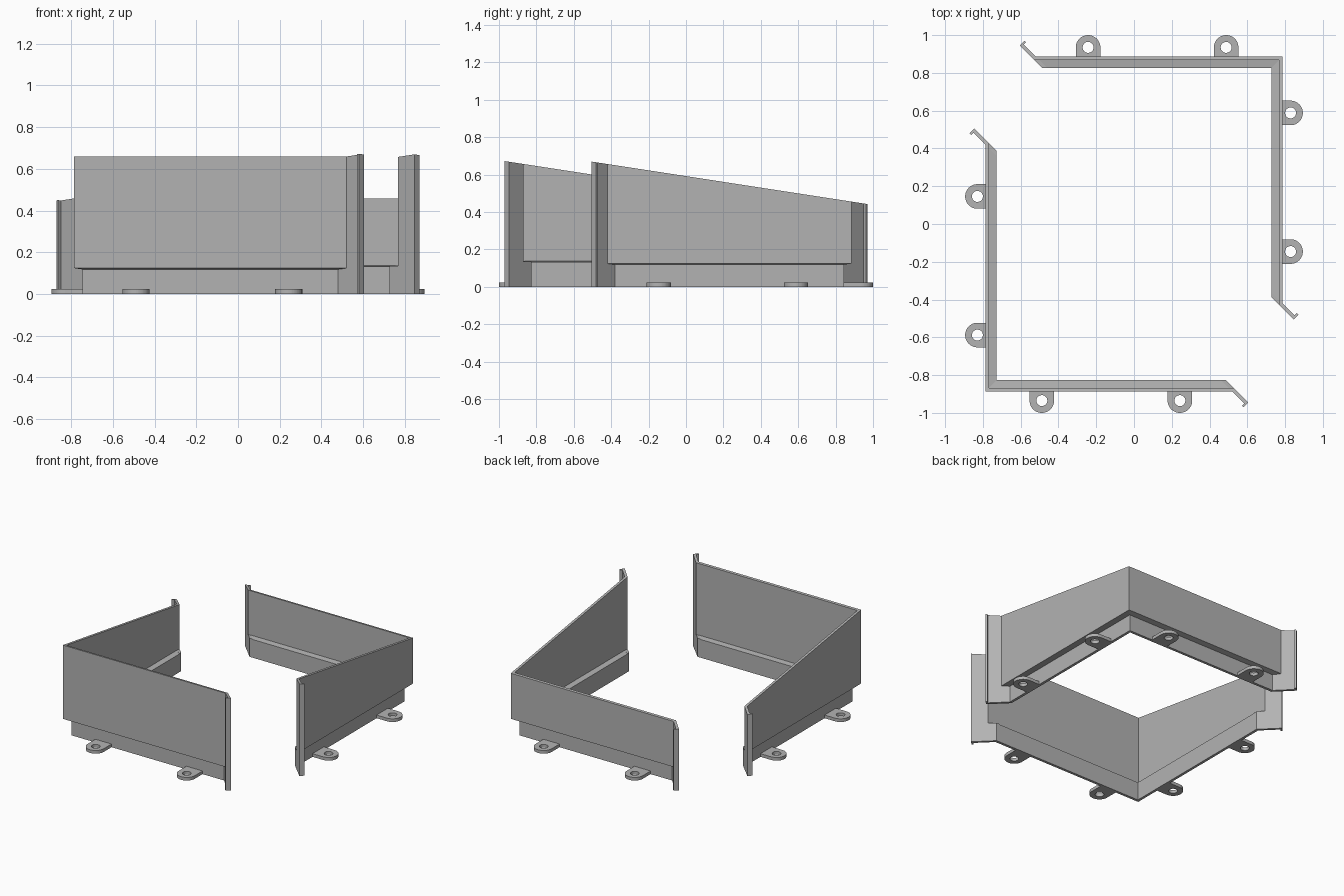
import bpy, bmesh, math

cube = bpy.data.objects.get("Cube")
if cube:
    bpy.data.objects.remove(cube, do_unlink=True)

grey = bpy.data.materials.new("plain grey")
grey.use_nodes = True
colour = (0.45, 0.45, 0.45, 1)
grey.diffuse_color = colour
grey.node_tree.nodes["Principled BSDF"].inputs["Base Color"].default_value = colour

X, Y = 0.786, 0.886          # outer wall distances
FOOT, THIN = 0.059, 0.018    # depth of the inset foot, upper wall thickness
LEDGE, TIP = 0.135, -0.06
SLANT = 0.025                # plate thickness measured along the wall
SLOPE = 0.154
TOP = None                   # marks a point on the sloping rim

# Wall section: depth inward from the outer face, height
SECTION = [(0.04, 0), (0.04, 0.118), (0, 0.124), (0, TOP),
           (THIN, TOP), (THIN, 0.137), (FOOT, 0.132), (FOOT, 0)]


def finish(bm, name):
    bmesh.ops.recalc_face_normals(bm, faces=bm.faces)
    mesh = bpy.data.meshes.new(name)
    bm.to_mesh(mesh)
    bm.free()
    mesh.materials.append(grey)
    obj = bpy.data.objects.new(name, mesh)
    bpy.context.collection.objects.link(obj)


def loft(name, rings, caps=True):
    """Skin a list of closed rings of points."""
    bm = bmesh.new()
    loops = [[bm.verts.new(p) for p in ring] for ring in rings]
    pairs = list(zip(loops, loops[1:]))
    if caps:
        bm.faces.new(loops[0])
        bm.faces.new(loops[-1])
    else:
        pairs.append((loops[-1], loops[0]))
    for a, b in pairs:
        for i in range(len(a)):
            j = (i + 1) % len(a)
            bm.faces.new((a[i], a[j], b[j], b[i]))
    finish(bm, name)


def build_half(label, s, rim_start, rim_y):
    def rim(x, y):
        return rim_start - SLOPE * (y - rim_y)

    def place(plan, z):
        x, y = s * plan[0], s * plan[1]
        return (x, y, rim(x, y) if z is TOP else z)

    # Each side: wall-frame mapping (along, outward), outer distance, inner end, tabs
    long_side = (lambda u, v: (u, -v), Y, 0.486, (-0.488, 0.243))
    slope_side = (lambda u, v: (-v, u), X, 0.386, (-0.588, 0.146))

    def mitre(side, d):
        """Plan point (along, outward) on the inner diagonal at depth d."""
        return side[2] + FOOT - d, side[1] - d

    # Corner wall swept round the bend with mitred ends
    def end_ring(side):
        ring = []
        for d, z in SECTION:
            u, v = mitre(side, d)
            ring.append(place(side[0](u - SLANT, v), z))
        return ring

    bend = [place((-(X - d), -(Y - d)), z) for d, z in SECTION]
    loft(label + "_corner_wall", [end_ring(long_side), bend, end_ring(slope_side)])

    for side, word in ((long_side, "level"), (slope_side, "sloped")):
        to_plan = side[0]

        def prism(name, outline, z1):
            plan = [to_plan(*p) for p in outline]
            loft(name, [[place(p, 0) for p in plan], [place(p, z1) for p in plan]])

        # Diagonal end plate with a small hooked lip, and its foot
        au, av = mitre(side, THIN)
        fu, fv = mitre(side, FOOT)
        tu, tv = mitre(side, TIP)
        h, t = SLANT / 2, 0.009
        prism(f"{label}_{word}_end_plate",
              [(au, av), (tu, tv), (tu - SLANT, tv + SLANT),
               (tu - SLANT - t, tv + SLANT - t), (tu - h - t, tv + h - t),
               (au - SLANT, av)], TOP)
        prism(f"{label}_{word}_end_foot",
              [(fu, fv), (au, av), (au - SLANT, av), (fu - SLANT, fv)], LEDGE)

        # Screw tabs: rounded outside, square against the wall, with a hole
        radius, hole, thick, steps = 0.065, 0.029, 0.023, 48
        for n, u0 in enumerate(side[3]):
            v0 = (1.0 if side is long_side else 0.894) - radius
            back = v0 - (side[1] - 0.042)
            outer, inner = [], []
            for k in range(steps):
                a = 2 * math.pi * k / steps
                c, q = math.cos(a), math.sin(a)
                inner.append(to_plan(u0 + hole * c, v0 + hole * q))
                if q >= 0:
                    outer.append(to_plan(u0 + radius * c, v0 + radius * q))
                else:
                    m = max(abs(c), abs(q))
                    outer.append(to_plan(u0 + radius * c / m, v0 + back * q / m))
            loft(f"{label}_{word}_screw_tab_{n + 1}",
                 [[place(p, 0) for p in outer], [place(p, thick) for p in outer],
                  [place(p, thick) for p in inner], [place(p, 0) for p in inner]],
                 caps=False)


build_half("front", 1, 0.659, -Y)
build_half("back", -1, 0.455, Y)
